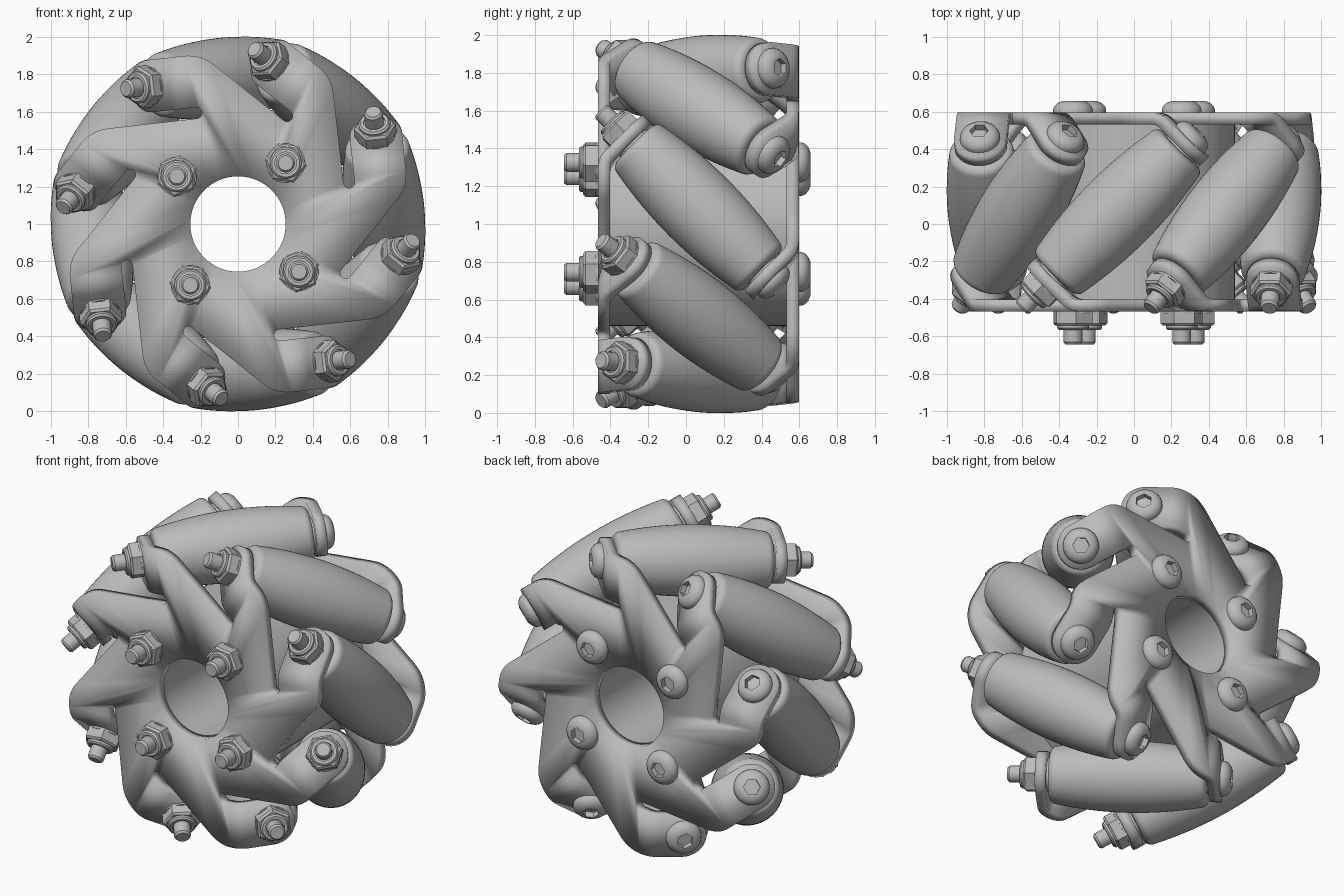
import bpy, bmesh
from math import sin, cos, pi, radians, atan2, hypot
from mathutils import Matrix, Vector

cube = bpy.data.objects.get("Cube")
if cube:
    bpy.data.objects.remove(cube, do_unlink=True)

steel = bpy.data.materials.new("plain_grey")
steel.use_nodes = True
GREY = (0.5, 0.5, 0.5, 1)
steel.diffuse_color = GREY
steel.node_tree.nodes["Principled BSDF"].inputs["Base Color"].default_value = GREY

COUNT, STEP = 8, radians(45)
PHASE = radians(6.4)
R = 0.785            # distance of roller axes from the wheel axis
BORE, SLOT, HALF = 0.255, 0.585, 0.14
PLATE_Z, THICK = 0.5, 0.064
made = []

# Wheel frame: local z is the axle and points to the front
WHEEL = Matrix.Translation((0, 0.065, 1)) @ Matrix.Rotation(pi / 2, 4, 'X')


def finish(bm, name):
    bmesh.ops.remove_doubles(bm, verts=bm.verts, dist=1e-5)
    bmesh.ops.recalc_face_normals(bm, faces=bm.faces)
    me = bpy.data.meshes.new(name)
    bm.to_mesh(me)
    bm.free()
    me.materials.append(steel)
    return me


def place(me, name, matrix):
    ob = bpy.data.objects.new(name, me)
    bpy.context.collection.objects.link(ob)
    ob.matrix_world = WHEEL @ matrix
    made.append(ob)
    return ob


def lathe(name, profile, seg=32, closed=False, hexagon=None):
    """Revolve (radius, height) points about z; radii equal to hexagon become six-sided."""
    bm = bmesh.new()
    vs = [bm.verts.new((r, 0, z)) for r, z in profile]
    pairs = list(zip(vs, vs[1:])) + ([(vs[-1], vs[0])] if closed else [])
    edges = [bm.edges.new(p) for p in pairs]
    bmesh.ops.spin(bm, geom=vs + edges, cent=(0, 0, 0), axis=(0, 0, 1),
                   angle=2 * pi, steps=seg)
    if hexagon:
        for v in bm.verts:
            r = hypot(v.co.x, v.co.y)
            if abs(r - hexagon) < 1e-4:
                a = atan2(v.co.y, v.co.x) % (pi / 3) - pi / 6
                k = cos(pi / 6) / cos(a)
                v.co.x *= k
                v.co.y *= k
    return finish(bm, name)


def plate_mesh():
    """Slotted plate with eight tabs folded back at 45 degrees."""
    bm = bmesh.new()
    tab_in, tab_out, bend, rho = R - HALF, R + HALF, 0.195, 0.1
    slot_s, slot_r = 0.155, (R - HALF - SLOT) / 2
    a0 = atan2(slot_s, SLOT)
    diag = Vector((1, 1)).normalized()
    corner = Vector((tab_out, tab_out - SLOT * 2 ** 0.5))
    a, b = corner - diag * 0.09, corner + Vector((0, 0.09))
    # Flat part of one sector
    start = Matrix.Rotation(-STEP, 2) @ Vector((SLOT, slot_s))
    flat = [start]
    for i in range(9):
        t = i / 8
        flat.append(a * (1 - t) ** 2 + corner * 2 * t * (1 - t) + b * t * t)
    flat += [Vector((tab_out, bend)), Vector((tab_in, bend))]
    for i in range(9):
        t = pi * i / 8
        flat.append(Vector((SLOT + slot_r + slot_r * cos(t), slot_s - slot_r * sin(t))))
    for i in range(9):
        t = a0 - STEP * i / 8
        flat.append(Vector((BORE * cos(t), BORE * sin(t))))
    # Bend and rounded tab
    rows = []
    for i in range(6):
        t = radians(45) * i / 5
        rows.append((bend + rho * sin(t), PLATE_Z - rho * (1 - cos(t))))
    s1, z1 = rows[-1]
    reach = (s1 - z1 + 0) / 2
    hub_u = -reach * 2 ** 0.5       # distance along the tab to the roller axis
    tab = [(tab_out, 0)]
    tab += [(R + HALF * cos(pi * i / 16), hub_u + HALF * sin(pi * i / 16)) for i in range(17)]
    tab += [(tab_in, 0)]
    c = cos(pi / 4)
    for k in range(COUNT):
        m = Matrix.Rotation(PHASE + k * STEP, 3, 'Z')

        def face(pts):
            bm.faces.new([bm.verts.new(m @ Vector(p)) for p in pts])
        face([(p.x, p.y, PLATE_Z) for p in flat])
        for (sa, za), (sb, zb) in zip(rows, rows[1:]):
            face([(tab_in, sa, za), (tab_out, sa, za), (tab_out, sb, zb), (tab_in, sb, zb)])
        face([(r, s1 + u * c, z1 - u * c) for r, u in tab])
    return finish(bm, "plate")


# Two identical plates, the back one flipped about a roller's radius
plate = plate_mesh()
radius_axis = Vector((cos(PHASE), sin(PHASE), 0))
flip = Matrix.Rotation(pi, 4, radius_axis)
for name, m in (("front_plate", Matrix()), ("back_plate", flip)):
    ob = place(plate, name, m)
    mod = ob.modifiers.new("thickness", 'SOLIDIFY')
    mod.thickness, mod.offset = THICK, 0
    mod.use_even_offset = True

# Hub between the plates
hub_end = PLATE_Z - THICK / 2
hub = lathe("hub", [(BORE, -hub_end), (0.54, -hub_end), (0.54, hub_end), (BORE, hub_end)],
            64, closed=True)
place(hub, "hub", Matrix())

# Barrel roller with rounded rims
half = [(0.215 - 0.216 * t * t, t) for t in [0.43 * i / 8 for i in range(9)]]
half += [(0.13 + 0.045 * cos(pi * i / 10), 0.43 + 0.045 * sin(pi * i / 10)) for i in range(1, 6)]
half += [(0.1, 0.475), (0.1, 0.495), (0, 0.495)]
roller = lathe("roller", [(r, -t) for r, t in reversed(half[1:])] + half, 48)

# Fastener parts, each sitting on z = 0
nut = lathe("nut", [(0, 0), (0.113, 0), (0.113, 0.065), (0.1, 0.077), (0, 0.077)], 6)
stud = lathe("stud", [(0, 0), (0.105, 0), (0.105, 0.012), (0.085, 0.012), (0.085, 0.09),
                      (0.075, 0.1), (0.058, 0.1), (0.058, 0.09), (0.05, 0.09),
                      (0.05, 0.165), (0.04, 0.178), (0, 0.178)], 24)
head = lathe("bolt_head", [(0, 0), (0.107, 0), (0.107, 0.015), (0.1, 0.033), (0.082, 0.05),
                           (0.056, 0.061), (0.05, 0.061), (0.05, 0.025), (0, 0.025)],
             24, hexagon=0.05)


def bolt(name, m, front, back):
    up = m @ Matrix.Translation((0, 0, front))
    place(nut, name + "_nut", up)
    place(stud, name + "_stud", up)
    place(head, name + "_head",
          m @ Matrix.Translation((0, 0, -back)) @ Matrix.Rotation(pi, 4, 'X'))


# Eight rollers tilted 45 degrees, each on its own bolt
for k in range(COUNT):
    m = (Matrix.Rotation(PHASE + k * STEP, 4, 'Z') @ Matrix.Translation((R, 0, 0))
         @ Matrix.Rotation(-pi / 4, 4, 'X'))
    place(roller, f"roller_{k + 1}", m)
    bolt(f"roller_bolt_{k + 1}", m, 0.552, 0.552)

# Four bolts through the hub
face_z = PLATE_Z + THICK / 2
for k in range(4):
    m = Matrix.Rotation(radians(52) + k * pi / 2, 4, 'Z') @ Matrix.Translation((0.414, 0, 0))
    bolt(f"hub_bolt_{k + 1}", m, face_z, face_z)

# Smooth curved surfaces, keep edges sharp
bpy.context.view_layer.update()
bpy.ops.object.select_all(action='DESELECT')
for ob in made:
    ob.select_set(True)
bpy.context.view_layer.objects.active = made[0]
bpy.ops.object.shade_smooth_by_angle(angle=radians(30))
